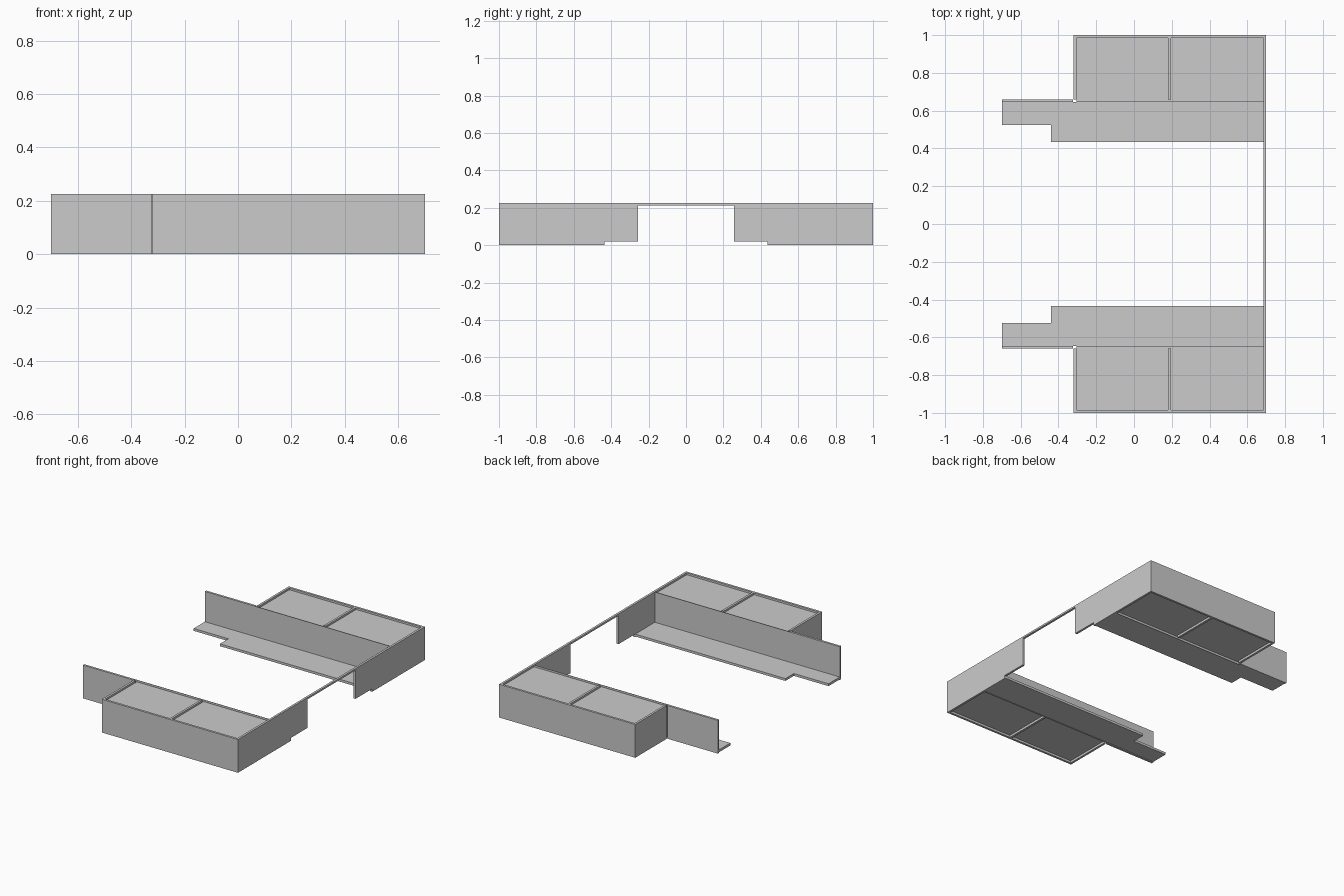
import bpy, bmesh
from mathutils import Vector

if "Cube" in bpy.data.objects:
    bpy.data.objects.remove(bpy.data.objects["Cube"])

T = 0.015   # board thickness
H = 0.225   # board height


def finish(name, bm, mirror):
    bmesh.ops.recalc_face_normals(bm, faces=bm.faces)
    me = bpy.data.meshes.new(name)
    bm.to_mesh(me)
    bm.free()
    ob = bpy.data.objects.new(name, me)
    bpy.context.collection.objects.link(ob)
    if mirror:
        m = ob.modifiers.new("mirror_y", 'MIRROR')
        m.use_axis = (False, True, False)
        m.use_mirror_merge = False
    return ob


def extrude(name, pts, offset, mirror=True):
    """Extrude a closed 3D outline along an offset vector."""
    bm = bmesh.new()
    face = bm.faces.new([bm.verts.new(p) for p in pts])
    ext = bmesh.ops.extrude_face_region(bm, geom=[face], use_keep_orig=True)
    verts = [g for g in ext["geom"] if isinstance(g, bmesh.types.BMVert)]
    bmesh.ops.translate(bm, verts=verts, vec=Vector(offset))
    return finish(name, bm, mirror)


def slab(name, outline, z0, z1):
    return extrude(name, [(x, y, z0) for x, y in outline], (0, 0, z1 - z0))


def box(name, x0, x1, y0, y1, z0=0.0, z1=H):
    return slab(name, [(x0, y0), (x1, y0), (x1, y1), (x0, y1)], z0, z1)


# Rear panel: stepped profile with a thin bridge over the central opening
half = [(1, H), (1, 0), (0.435, 0), (0.435, 0.02), (0.257, 0.02), (0.257, 0.213)]
profile = half + [(-y, z) for y, z in reversed(half)]
extrude("rear_panel", [(0.70 - T, y, z) for y, z in profile], (T, 0, 0), False)

# Storage box walls, mirrored to both sides
box("outer_wall", -0.32, 0.70 - T, 1 - T, 1)
box("front_wall", -0.32, -0.32 + T, 0.66, 1 - T)
box("divider", 0.18, 0.18 + T, 0.66, 1 - T)

# Inner wall: full board at the free end, thin skin along the box
box("inner_wall", -0.70, -0.322, 0.645, 0.66)
box("inner_wall_skin", -0.322, 0.70 - T, 0.645, 0.647)

# Recessed box filling, notched around the divider
slab("box_panel", [(-0.305, 0.647), (0.685, 0.647), (0.685, 0.985),
                   (0.195, 0.985), (0.195, 0.66), (0.18, 0.66),
                   (0.18, 0.985), (-0.305, 0.985)], 0.015, 0.212)

# Stepped ledge at the foot of the inner wall
slab("ledge", [(-0.70, 0.525), (-0.44, 0.525), (-0.44, 0.435),
               (0.685, 0.435), (0.685, 0.645), (-0.70, 0.645)], 0.004, 0.02)
